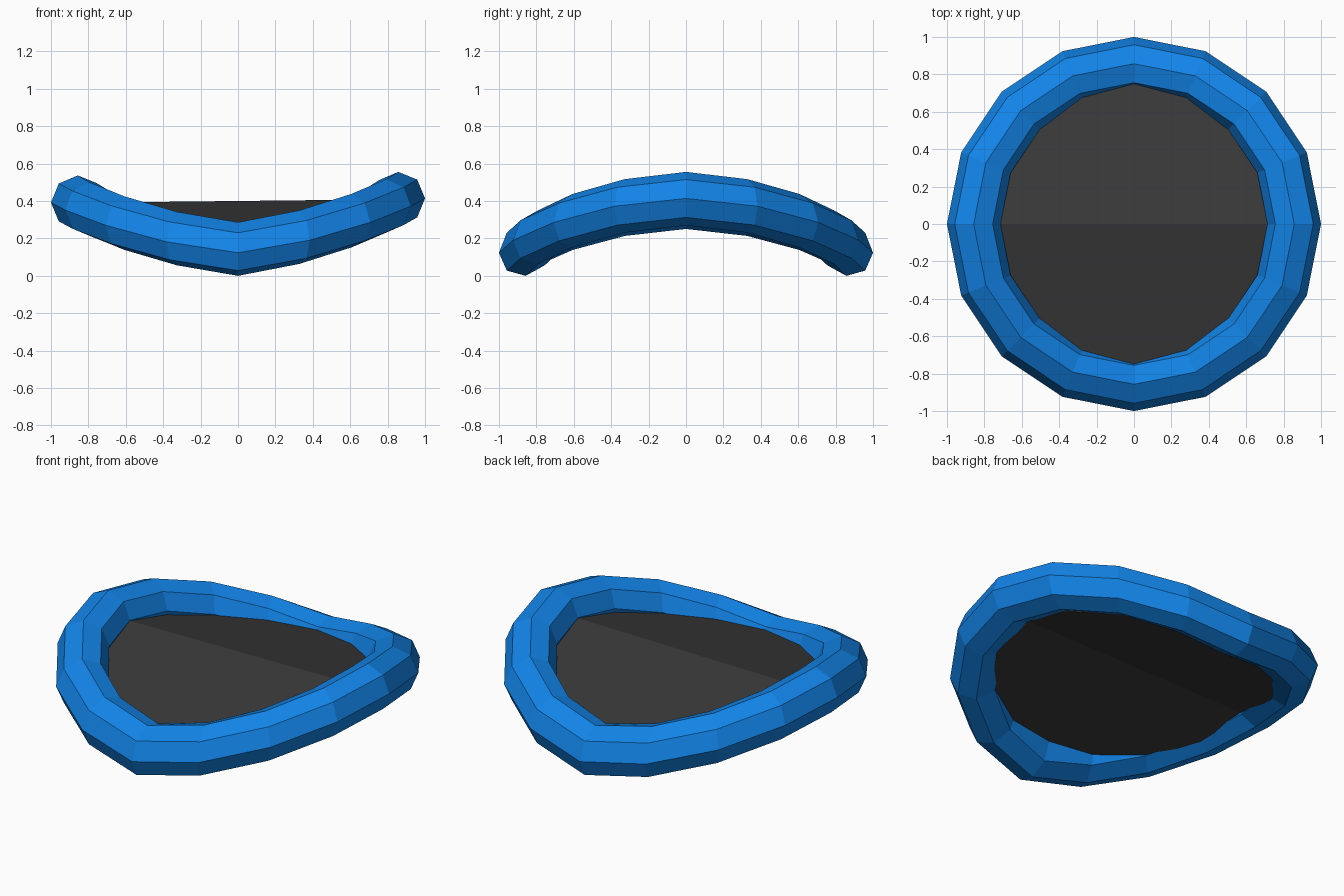
import bpy, bmesh, math

if "Cube" in bpy.data.objects:
    bpy.data.objects.remove(bpy.data.objects["Cube"])

TILT = 0.011  # slight lean along x


def material(name, rgb):
    m = bpy.data.materials.new(name)
    m.diffuse_color = (*rgb, 1)
    m.use_nodes = True
    m.node_tree.nodes["Principled BSDF"].inputs["Base Color"].default_value = m.diffuse_color
    return m


def finish(bm, name, mat):
    bmesh.ops.recalc_face_normals(bm, faces=bm.faces)
    mesh = bpy.data.meshes.new(name)
    bm.to_mesh(mesh)
    bm.free()
    mesh.materials.append(mat)
    obj = bpy.data.objects.new(name, mesh)
    bpy.context.collection.objects.link(obj)
    return obj


# Saddle-bent ring: 16 segments around, octagonal section
N, M, R, T = 16, 8, 0.857, 0.143
LIFT = [0, 0, 0.015, 0.022, 0]  # extra height per segment of each quarter
bm = bmesh.new()
loops = []
for i in range(N):
    a = math.tau * i / N
    q = i % 8
    lift = LIFT[min(q, 8 - q)]
    loop = []
    for j in range(M):
        b = math.tau * j / M
        r = R + T * math.cos(b)
        x, y = r * math.cos(a), r * math.sin(a)
        bend = (0.13 + 0.069 * (r - R)) * math.cos(2 * a) - 0.07 * (r - R)
        z = 0.273 + T * math.sin(b) + bend + lift + TILT * x
        loop.append(bm.verts.new((x, y, z)))
    loops.append(loop)
for i in range(N):
    p, q = loops[i], loops[(i + 1) % N]
    for j in range(M):
        k = (j + 1) % M
        bm.faces.new((p[j], q[j], q[k], p[k]))
finish(bm, "ring", material("blue", (0.006, 0.23, 0.80)))

# Dark membrane: thick disc folded along the x axis, its rim buried in the ring
bm = bmesh.new()
rims = []
for top in (0.4, 0.31):
    centre = bm.verts.new((0, 0, top))
    rim = []
    for i in range(N):
        a = math.tau * i / N
        x, y = 0.78 * math.cos(a), 0.78 * math.sin(a)
        rim.append(bm.verts.new((x, y, top - 0.21 * abs(y) + TILT * x)))
    for i in range(N):
        bm.faces.new((centre, rim[i], rim[(i + 1) % N]))
    rims.append(rim)
for i in range(N):
    k = (i + 1) % N
    bm.faces.new((rims[0][i], rims[0][k], rims[1][k], rims[1][i]))
finish(bm, "membrane", material("dark_grey", (0.04, 0.04, 0.04)))
